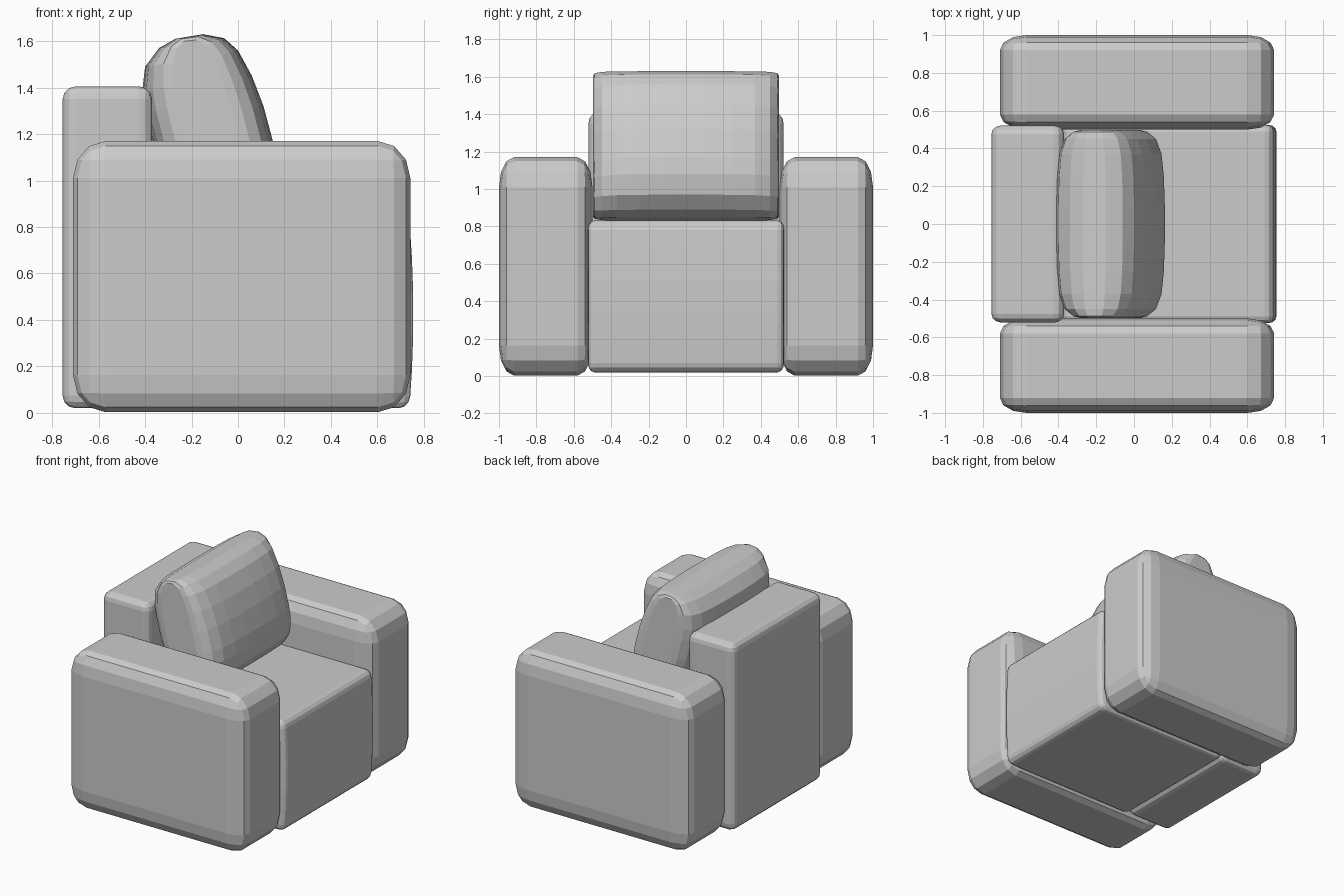
import bpy, bmesh
from mathutils import Vector, Matrix

if "Cube" in bpy.data.objects:
    bpy.data.objects.remove(bpy.data.objects["Cube"])


def finish(name, bm):
    bmesh.ops.recalc_face_normals(bm, faces=bm.faces)
    me = bpy.data.meshes.new(name)
    bm.to_mesh(me)
    bm.free()
    ob = bpy.data.objects.new(name, me)
    bpy.context.collection.objects.link(ob)
    return ob


def rounded_box(name, lo, hi, r, segments=3, bulge=0.0):
    """Box with a different rounding radius per axis; bulge swells the +x face."""
    lo, hi, r = Vector(lo), Vector(hi), Vector(r)
    size, mid = hi - lo, (lo + hi) / 2
    bm = bmesh.new()
    bmesh.ops.create_cube(bm, size=1)
    bmesh.ops.scale(bm, vec=[size[i] / r[i] for i in range(3)], verts=bm.verts)
    bmesh.ops.bevel(bm, geom=bm.edges[:], offset=1, segments=segments,
                    profile=0.5, affect='EDGES', clamp_overlap=True)
    bmesh.ops.scale(bm, vec=r, verts=bm.verts)
    bmesh.ops.translate(bm, vec=mid, verts=bm.verts)
    if bulge:
        for axis, cuts in ((2, (-0.3, -0.1, 0.1, 0.3)), (1, (-0.25, 0, 0.25))):
            no = Vector((0, 0, 0))
            no[axis] = 1
            for c in cuts:
                bmesh.ops.bisect_plane(bm, geom=bm.verts[:] + bm.edges[:] + bm.faces[:],
                                       plane_co=mid + no * size[axis] * c, plane_no=no)
        for v in bm.verts:
            if v.co.x > mid.x:
                d = (v.co.z - mid.z) / (size.z / 2)
                v.co.x -= bulge * d * d
    return finish(name, bm)


# Arms, one on each side
for side, y0, y1 in (("left", 0.5, 1.0), ("right", -1.0, -0.5)):
    rounded_box(side + "_arm", (-0.71, y0, 0.003), (0.742, y1, 1.17), (0.14, 0.08, 0.16))

# Backrest and seat block
rounded_box("backrest", (-0.755, -0.522, 0.02), (-0.37, 0.522, 1.405), (0.055, 0.045, 0.055))
rounded_box("seat", (-0.38, -0.525, 0.02), (0.755, 0.525, 0.832), (0.045, 0.035, 0.05), bulge=0.018)

# Back cushion: half of a leaning pillow profile, completed by point symmetry
centre = Vector((-0.125, 1.23))
half = [(-0.413, 1.38), (-0.40, 1.49), (-0.34, 1.57), (-0.27, 1.61), (-0.15, 1.63),
        (-0.06, 1.613), (0.0, 1.56), (0.06, 1.45), (0.11, 1.32), (0.15, 1.17)]
profile = [Vector(p) - centre for p in half]
profile += [-p for p in profile]
up = Vector((-0.22, 1)).normalized()
across = Vector((up.y, -up.x))

# Cross-sections: y, thickness factor, height factor
ends = [(0.498, 0.45, 0.955), (0.488, 0.62, 0.985), (0.45, 0.81, 0.997),
        (0.37, 0.93, 1.0), (0.25, 0.98, 1.0), (0.1, 1.0, 1.0)]
sections = [(-y, t, h) for y, t, h in ends] + ends[::-1]
bm = bmesh.new()
rings = []
for y, t, h in sections:
    ring = []
    for p in profile:
        q = centre + across * p.dot(across) * t + up * p.dot(up) * h
        ring.append(bm.verts.new((q.x, y, q.y)))
    rings.append(ring)
n = len(profile)
for a, b in zip(rings, rings[1:]):
    for i in range(n):
        j = (i + 1) % n
        bm.faces.new((a[i], a[j], b[j], b[i]))
bm.faces.new(rings[0])
bm.faces.new(rings[-1])
finish("back_cushion", bm)
